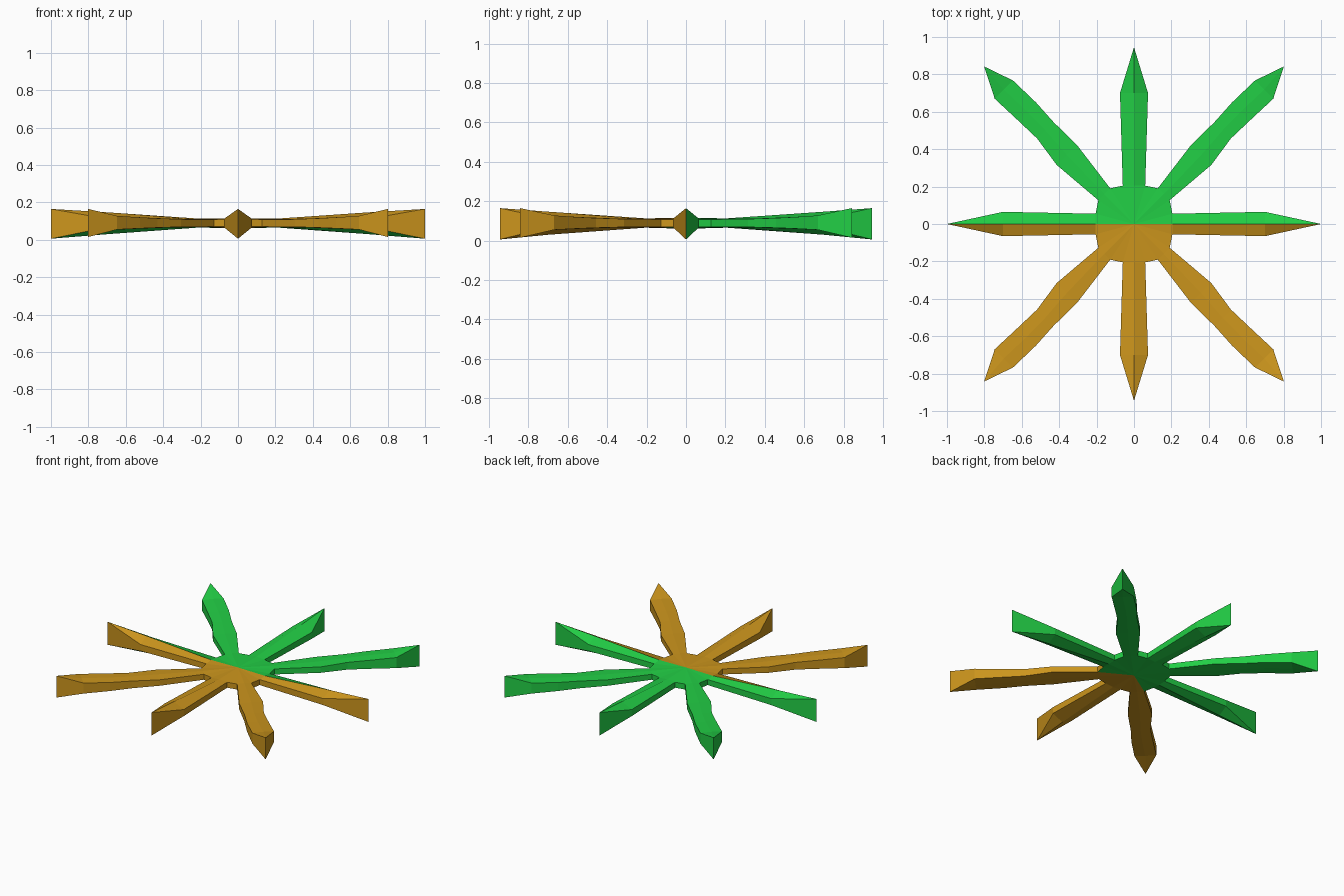
import bpy, bmesh, math
from mathutils import Vector

if "Cube" in bpy.data.objects:
    bpy.data.objects.remove(bpy.data.objects["Cube"])


def material(name, color):
    m = bpy.data.materials.new(name)
    m.diffuse_color = color
    m.use_nodes = True
    m.node_tree.nodes["Principled BSDF"].inputs["Base Color"].default_value = m.diffuse_color
    return m


GREEN = material("green", (0.016, 0.62, 0.06, 1))
AMBER = material("amber", (0.60, 0.30, 0.012, 1))


def finish(bm, name):
    # Amber in front, green behind; the green wraps a little under the middle
    bmesh.ops.recalc_face_normals(bm, faces=bm.faces[:])
    for f in bm.faces:
        y = f.calc_center_median().y
        limit = -0.09 if f.normal.z < -0.3 else 0.0
        f.material_index = 0 if y > limit else 1
    me = bpy.data.meshes.new(name)
    bm.to_mesh(me)
    bm.free()
    me.materials.append(GREEN)
    me.materials.append(AMBER)
    ob = bpy.data.objects.new(name, me)
    bpy.context.collection.objects.link(ob)


def section(r, centre, w, side, ridge):
    # Hexagonal cross-section: ridge top, two right, ridge bottom, two left
    lo, hi = side
    b, t = ridge
    return [(r, centre, t), (r, centre - w, hi), (r, centre - w, lo),
            (r, centre, b), (r, centre + w, lo), (r, centre + w, hi)]


def straight(length, w_root, w_end):
    return ([section(0.205, 0, w_root, (0.07, 0.108), (0.066, 0.113)),
             section(0.70, 0, w_end, (0.067, 0.112), (0.030, 0.147))],
            [(length, 0, 0.165), (length, 0, 0.006)])


def wavy():
    return ([section(0.225, 0, 0.045, (0.07, 0.108), (0.068, 0.111)),
             section(0.515, 0.007, 0.076, (0.069, 0.110), (0.066, 0.113)),
             section(0.69, 0.019, 0.062, (0.065, 0.115), (0.062, 0.118)),
             section(0.83, 0.021, 0.068, (0.061, 0.120), (0.058, 0.123)),
             section(1.00, 0.016, 0.069, (0.055, 0.128), (0.052, 0.131))],
            [(1.162, 0.029, 0.165), (1.162, 0.029, 0.015)])


ring = []  # hub rim, collected from the arm roots in angular order


def build_arm(name, angle, sections, tip, flip=1):
    a = math.radians(angle)

    def place(p):
        r, s, z = p
        s *= flip
        return Vector((r * math.cos(a) - s * math.sin(a),
                       r * math.sin(a) + s * math.cos(a), z))

    bm = bmesh.new()
    loops = [[bm.verts.new(place(p)) for p in s] for s in sections]
    for p, q in zip(loops, loops[1:]):
        for i in range(6):
            j = (i + 1) % 6
            bm.faces.new((p[i], p[j], q[j], q[i]))
    # Blade tip closing on a vertical edge
    top, bot = [bm.verts.new(place(p)) for p in tip]
    e = loops[-1]
    for f in ((e[0], e[1], top), (e[1], e[2], bot, top), (e[2], e[3], bot),
              (e[3], e[4], bot), (e[4], e[5], top, bot), (e[5], e[0], top)):
        bm.faces.new(f)
    root = [v.co.copy() for v in loops[0]]
    right, left = (root[1], root[2]), (root[5], root[4])
    if flip < 0:
        right, left = left, right
    ring.extend([right, (root[0], root[3]), left])
    finish(bm, name)


# Eight arms, alternating straight and wavy
names = ["right", "back_right", "back", "back_left",
         "left", "front_left", "front", "front_right"]
for k, n in enumerate(names):
    if k % 2:
        build_arm(n + "_arm", 45 * k, *wavy(), flip=1 if k in (1, 5) else -1)
    elif k % 4:
        build_arm(n + "_arm", 45 * k, *straight(0.945, 0.06, 0.075))
    else:
        build_arm(n + "_arm", 45 * k, *straight(1.0, 0.055, 0.065))

# Hub: top and bottom fans, walls only in the gaps between arms
bm = bmesh.new()
pairs = [(bm.verts.new(t), bm.verts.new(b)) for t, b in ring]
ct, cb = bm.verts.new((0, 0, 0.116)), bm.verts.new((0, 0, 0.060))
for i, (t, b) in enumerate(pairs):
    t2, b2 = pairs[(i + 1) % len(pairs)]
    bm.faces.new((ct, t, t2))
    bm.faces.new((cb, b2, b))
    if i % 3 == 2:
        bm.faces.new((t, b, b2, t2))
finish(bm, "hub")
